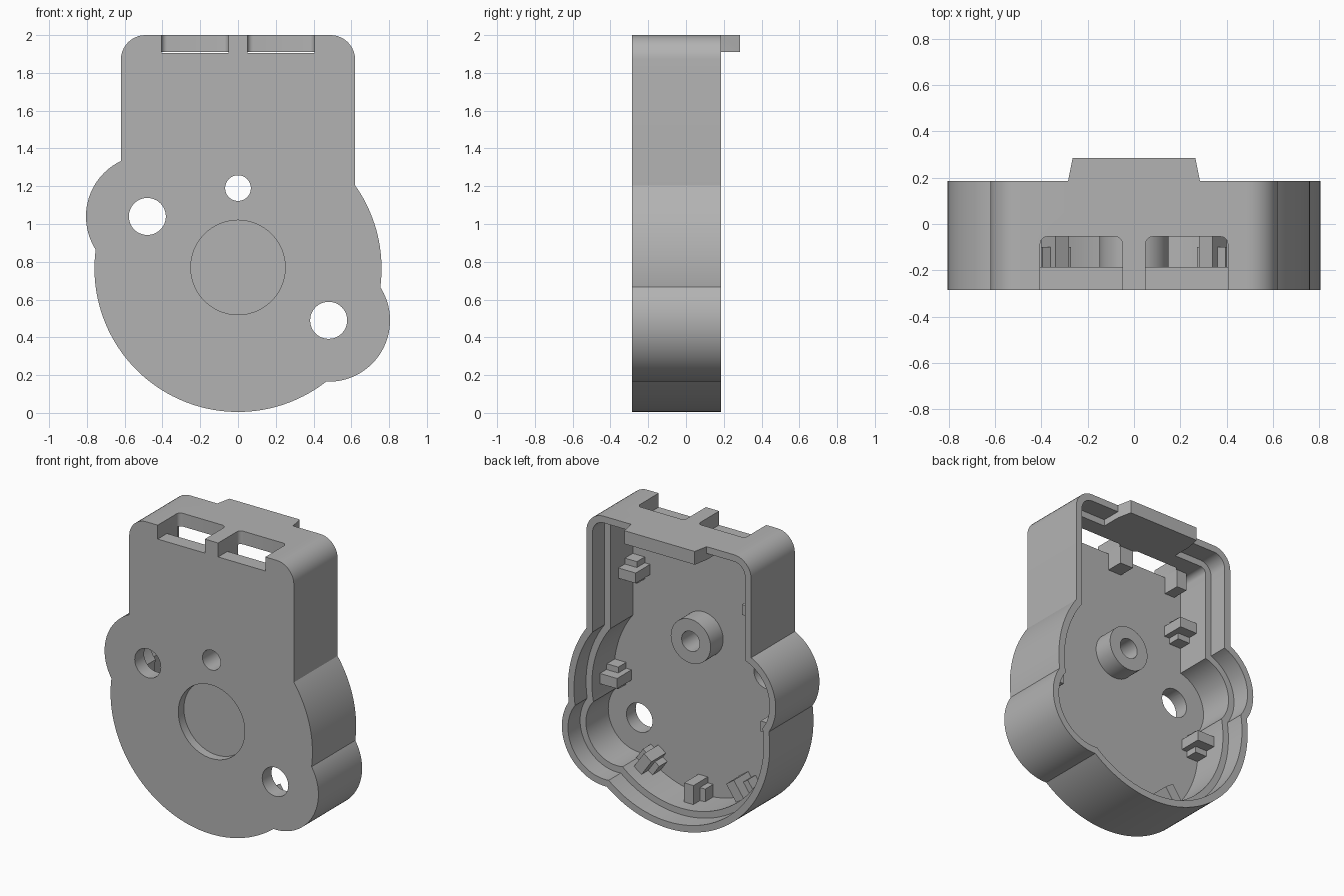
import bpy, bmesh, math
from mathutils import Vector

cube = bpy.data.objects.get("Cube")
if cube:
    bpy.data.objects.remove(cube)

GREY = (0.45, 0.45, 0.45, 1)
mat = bpy.data.materials.new("light_grey")
mat.use_nodes = True
mat.diffuse_color = GREY
mat.node_tree.nodes["Principled BSDF"].inputs["Base Color"].default_value = GREY

FRONT, FLOOR, LEDGE, BACK = -0.285, -0.185, 0.055, 0.185
HUB = (0, 0.765)
EARS = [(-0.48, 1.04), (0.48, 0.49)]


def circle(c, r, n=96):
    return [(c[0] + r * math.cos(2 * math.pi * i / n),
             c[1] + r * math.sin(2 * math.pi * i / n)) for i in range(n)]


def rect(x0, x1, z0, z1, r=0, steps=10):
    """Rectangle whose two upper corners are rounded by r."""
    pts = [(x0, z0), (x1, z0)]
    if not r:
        return pts + [(x1, z1), (x0, z1)]
    for cx, start in ((x1 - r, 0), (x0 + r, 90)):
        for i in range(steps + 1):
            a = math.radians(start + 90 * i / steps)
            pts.append((cx + r * math.cos(a), z1 - r + r * math.sin(a)))
    return pts


def prism(name, pts, lo, hi, axis="y"):
    """Extrude a 2D outline along y (outline in xz) or z (outline in xy)."""
    def place(p, t):
        return (p[0], t, p[1]) if axis == "y" else (p[0], p[1], t)
    bm = bmesh.new()
    a = [bm.verts.new(place(p, lo)) for p in pts]
    b = [bm.verts.new(place(p, hi)) for p in pts]
    bm.faces.new(a)
    bm.faces.new(b[::-1])
    n = len(pts)
    for i in range(n):
        j = (i + 1) % n
        bm.faces.new((a[i], b[i], b[j], a[j]))
    bmesh.ops.recalc_face_normals(bm, faces=bm.faces)
    me = bpy.data.meshes.new(name)
    bm.to_mesh(me)
    bm.free()
    me.materials.append(mat)
    ob = bpy.data.objects.new(name, me)
    bpy.context.collection.objects.link(ob)
    return ob


def combine(target, tool, op):
    """Apply a boolean and remove the tool."""
    mod = target.modifiers.new("boolean", "BOOLEAN")
    mod.operation, mod.object, mod.solver = op, tool, "EXACT"
    bpy.context.view_layer.objects.active = target
    bpy.ops.object.modifier_apply(modifier=mod.name)
    bpy.data.objects.remove(tool)


def outline(d):
    """Housing outline inset by d, as overlapping shapes."""
    return [rect(-0.62 + d, 0.62 - d, HUB[1], 2 - d, 0.13 - d),
            circle(HUB, 0.76 - d, 160)] + [circle(e, 0.325 - d) for e in EARS]


# Outer housing
shapes = outline(0)
housing = prism("housing", shapes[0], FRONT, BACK)
for s in shapes[1:]:
    combine(housing, prism("part", s, FRONT, BACK), "UNION")

# Cavity, then the wider lip recess at the open back
for inset, depth in ((0.09, FLOOR), (0.046, LEDGE)):
    for s in outline(inset):
        combine(housing, prism("cutter", s, depth, BACK + 0.1), "DIFFERENCE")

# Top latch tab and screw boss
tab = [(-0.285, LEDGE - 0.02), (0.285, LEDGE - 0.02), (0.285, BACK),
       (0.265, 0.285), (-0.265, 0.285), (-0.285, BACK)]
combine(housing, prism("tab", tab, 1.91, 2, "z"), "UNION")
combine(housing, prism("boss", circle((0, 1.19), 0.15, 64), FLOOR - 0.03, -0.05), "UNION")

# Through holes and the shallow round front recess
for c, r in ((EARS[0], 0.098), (EARS[1], 0.098), ((0, 1.19), 0.068)):
    combine(housing, prism("cutter", circle(c, r, 48), -0.5, 0.1), "DIFFERENCE")
combine(housing, prism("cutter", circle((0, 0.77), 0.25), -0.5, FRONT + 0.06), "DIFFERENCE")

# Two port slots in the top edge
for x0, x1 in ((-0.405, -0.05), (0.05, 0.405)):
    combine(housing, prism("cutter", rect(x0, x1, -0.5, -0.055, 0.03, 5),
                           1.905, 2.2, "z"), "DIFFERENCE")

# Port guides on the inside of the front plate
for name, x0, x1 in (("centre_guide", -0.05, 0.05), ("left_guide", 0.405, 0.48),
                     ("right_guide", -0.48, -0.405)):
    prism(name, rect(x0, x1, 1.79, 1.93), FLOOR - 0.02, -0.07)


def peg(name, base, angle):
    """Stepped support peg growing inwards from the wall at base."""
    out = Vector((math.cos(angle), math.sin(angle)))
    side = Vector((-out.y, out.x))
    for part, length, half, top in (("shelf", 0.09, 0.075, -0.10),
                                    ("rib", 0.13, 0.035, -0.03)):
        pts = [Vector(base) + out * u + side * v for u, v in
               ((0.03, -half), (0.03, half), (-length, half), (-length, -half))]
        prism(name + "_" + part, pts, FLOOR - 0.02, top)


for i, deg in enumerate((0, 180, 235, 270, 305)):
    a = math.radians(deg)
    peg(f"round_peg_{i + 1}", (0.67 * math.cos(a), HUB[1] + 0.67 * math.sin(a)), a)
peg("upper_left_peg", (0.53, 1.52), 0)
peg("upper_right_peg", (-0.53, 1.52), math.pi)

# Smooth curved walls, keep hard edges
bpy.ops.object.select_all(action="DESELECT")
housing.select_set(True)
bpy.context.view_layer.objects.active = housing
bpy.ops.object.shade_smooth_by_angle(angle=math.radians(25))
